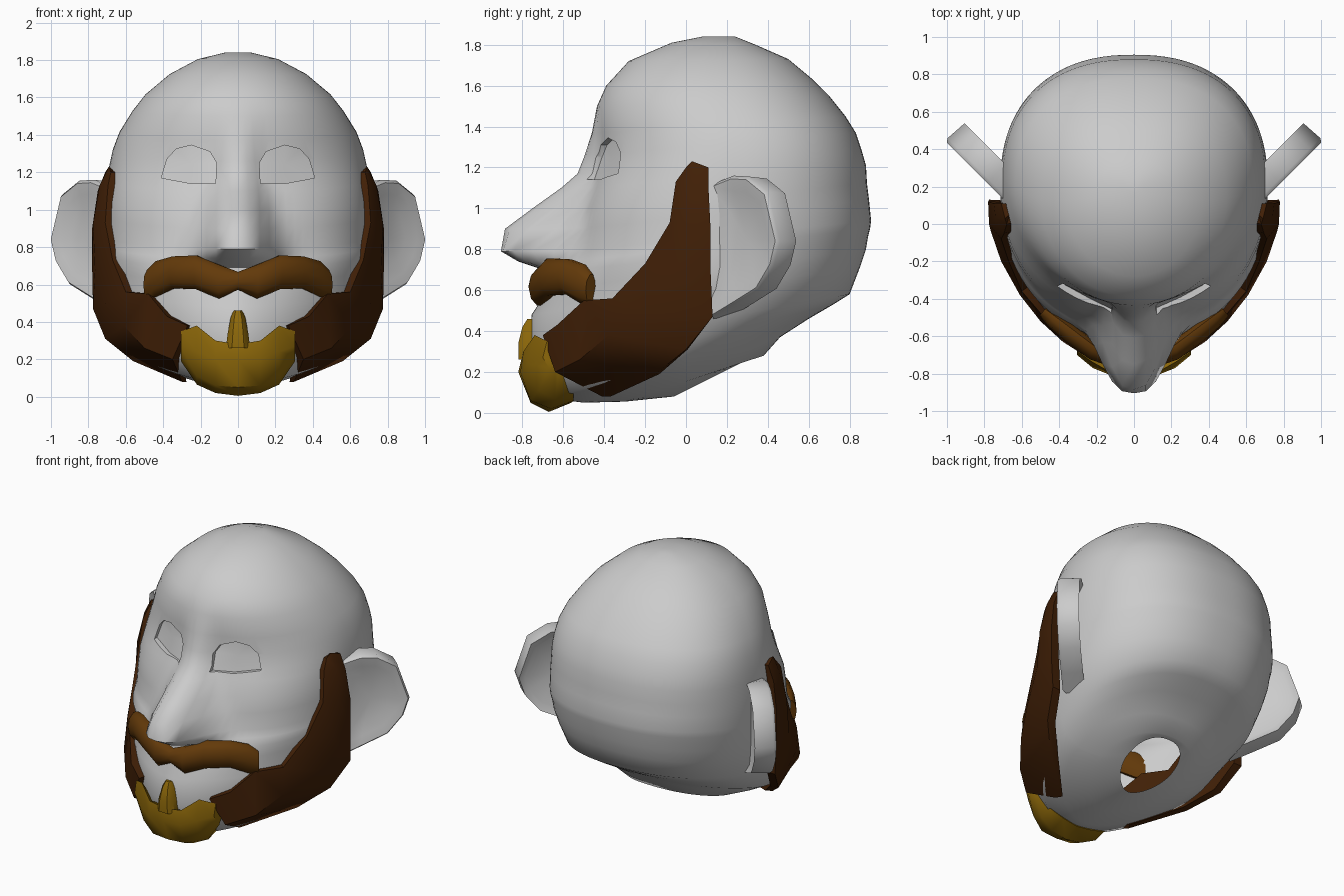
import bpy, bmesh, math
from mathutils import Vector
from mathutils.bvhtree import BVHTree

cube = bpy.data.objects.get("Cube")
if cube:
    bpy.data.objects.remove(cube, do_unlink=True)


def material(name, rgb):
    mat = bpy.data.materials.new(name)
    mat.use_nodes = True
    mat.diffuse_color = (*rgb, 1)
    for node in mat.node_tree.nodes:
        if node.type == 'BSDF_PRINCIPLED':
            node.inputs["Base Color"].default_value = (*rgb, 1)
    return mat


skin = material("skin grey", (0.6, 0.6, 0.6))
dark_brown = material("dark brown", (0.052, 0.014, 0.002))
mid_brown = material("mid brown", (0.125, 0.042, 0.003))
gold = material("gold", (0.27, 0.14, 0.003))


def smooth(obj, angle):
    bpy.ops.object.select_all(action='DESELECT')
    obj.select_set(True)
    bpy.context.view_layer.objects.active = obj
    bpy.ops.object.shade_smooth_by_angle(angle=math.radians(angle))


def loft(name, rings, mat, angle=40, mirror=False):
    """Skin closed rings of equal length and close both ends with fans."""
    bm = bmesh.new()
    rows = [[bm.verts.new(p) for p in ring] for ring in rings]
    count = len(rows[0])
    for low, high in zip(rows, rows[1:]):
        for i in range(count):
            j = (i + 1) % count
            bm.faces.new((low[i], low[j], high[j], high[i]))
    for row in (rows[0], rows[-1]):
        centre = bm.verts.new(sum((v.co for v in row), Vector()) / count)
        for i in range(count):
            bm.faces.new((row[i], row[(i + 1) % count], centre))
    bmesh.ops.recalc_face_normals(bm, faces=bm.faces)
    mesh = bpy.data.meshes.new(name)
    bm.to_mesh(mesh)
    bm.free()
    obj = bpy.data.objects.new(name, mesh)
    bpy.context.collection.objects.link(obj)
    mesh.materials.append(mat)
    smooth(obj, angle)
    if mirror:
        obj.modifiers.new("Mirror", 'MIRROR')
    return obj


def both_sides(stations):
    """Extend stations from the middle outwards to the other side."""
    return [(-s[0], *s[1:]) for s in reversed(stations[1:])] + stations


# Head: tilted rings as front y, front z, back y, back z, half width, nose length and width
HEAD = [
    (-.06, .08, .34, .28, .18),
    (-.3, .055, .38, .28, .32),
    (-.5, .05, .46, .37, .45),
    (-.66, .07, .6, .46, .56),
    (-.74, .17, .72, .53, .61),
    (-.76, .3, .8, .58, .66),
    (-.755, .48, .85, .71, .705),
    (-.675, .6, .88, .8, .715),
    (-.62, .69, .89, .86, .715, .05, .2),
    (-.57, .74, .9, .9, .715, .25, .22),
    (-.55, .79, .905, .94, .715, .355, .21),
    (-.53, .9, .895, 1.04, .715, .355, .16),
    (-.51, 1, .885, 1.12, .71, .24, .14),
    (-.47, 1.1, .88, 1.21, .7, .14, .12),
    (-.445, 1.17, .86, 1.28, .69, .085, .1),
    (-.43, 1.26, .83, 1.37, .67, .065, .1),
    (-.43, 1.37, .78, 1.45, .635, .03, .1),
    (-.435, 1.5, .7, 1.55, .565),
    (-.39, 1.6, .62, 1.63, .495),
    (-.28, 1.72, .5, 1.73, .365),
    (-.07, 1.81, .34, 1.8, .215),
    (.08, 1.84, .24, 1.84, .07),
]


def head_ring(yf, zf, yb, zb, width, nose=0, nose_width=1, segments=96):
    middle = yf + .52 * (yb - yf)
    roundness = min(2.25, max(1.7, 1.8 + 4 * (zf - .6)), max(2, 3.3 - zf))
    ring = []
    for i in range(segments):
        a = 2 * math.pi * i / segments
        s, c = math.sin(a), math.cos(a)
        front = c > 0
        power = 2 / (roundness if front else 2.3)
        x = math.copysign(width * abs(s) ** power, s)
        y = middle + ((yf if front else yb) - middle) * abs(c) ** power
        z = zf + (zb - zf) * (y - yf) / (yb - yf)
        if front:
            y -= nose * math.exp(-abs(x / nose_width) ** 3)
        ring.append(Vector((x, y, z)))
    return ring


head_rings = [head_ring(*r) for r in HEAD]
head = loft("head", head_rings, skin, 50)

# Eye recesses cut into the face, following its surface
EYE = [(.12, 1.14), (.115, 1.25), (.15, 1.31), (.25, 1.345), (.33, 1.325),
       (.38, 1.27), (.41, 1.17), (.25, 1.14)]
surface = BVHTree.FromPolygons([v.co for v in head.data.vertices],
                               [p.vertices[:] for p in head.data.polygons])
for side, name in ((1, "left_eye_cutter"), (-1, "right_eye_cutter")):
    outline = [surface.ray_cast(Vector((side * x, -3, z)), Vector((0, 1, 0)))[0] for x, z in EYE]
    cutter = loft(name, [[p + Vector((0, d, 0)) for p in outline] for d in (-.15, .03)], skin)
    cut = head.modifiers.new("Eye", 'BOOLEAN')
    cut.operation = 'DIFFERENCE'
    cut.object = cutter
    bpy.context.view_layer.objects.active = head
    bpy.ops.object.modifier_apply(modifier=cut.name)
    bpy.data.objects.remove(cutter, do_unlink=True)

# Open neck hole
hole = sum(head_rings[0], Vector()) / len(head_rings[0])
bm = bmesh.new()
bm.from_mesh(head.data)
nearest = min(bm.verts, key=lambda v: (v.co - hole).length)
bmesh.ops.delete(bm, geom=[nearest], context='VERTS')
bm.to_mesh(head.data)
bm.free()
smooth(head, 50)

# Ears: slabs angled backwards with a shallow hollow in front
EAR = [(0, 1.12), (.14, 1.16), (.25, 1.155), (.38, 1.08), (.46, .84),
       (.42, .72), (.32, .6), (.14, .52), (0, .46)]


def ear_ring(scale, depth):
    ring = []
    for u, z in EAR:
        u, z = .2 + (u - .2) * scale, .85 + (z - .85) * scale
        ring.append(Vector((.685 + .707 * (u - depth), .12 + .707 * (u + depth), z)))
    return ring


loft("ears", [ear_ring(.8, .11), ear_ring(.97, .14), ear_ring(1, .02), ear_ring(.95, 0),
              ear_ring(.75, .01), ear_ring(.5, .03)], skin, 60, mirror=True)

# Side beard: front edge, middle and back edge from sideburn to chin
BEARD = [
    ((.68, 0, 1.2), (.69, .03, 1.23), (.71, .11, 1.2)),
    ((.695, -.05, 1.13), (.74, .03, 1.13), (.75, .11, 1.1)),
    ((.71, -.08, .93), (.775, 0, .93), (.78, .12, .9)),
    ((.67, -.2, .73), (.765, -.04, .68), (.78, .12, .7)),
    ((.6, -.36, .56), (.71, -.2, .5), (.775, .13, .47)),
    ((.48, -.5, .55), (.61, -.38, .38), (.71, 0, .31)),
    ((.38, -.63, .43), (.5, -.52, .26), (.56, -.15, .19)),
    ((.27, -.7, .38), (.35, -.64, .2), (.3, -.41, .08)),
]


def inward(p):
    return (p[0] * .92, .1 + (p[1] - .1) * .92, p[2])


loft("side_beard", [[*s, *(inward(p) for p in reversed(s))] for s in BEARD],
     dark_brown, 40, mirror=True)

# Moustache: flat-backed oval sections as centre, half depth and half height
MOUSTACHE = both_sides([
    (0, -.72, .62, .05, .05), (.1, -.71, .615, .06, .095), (.22, -.66, .665, .065, .095),
    (.34, -.57, .665, .065, .09), (.43, -.5, .63, .055, .1), (.48, -.46, .6, .04, .08)])


def oval(x, y, z, depth, height, segments=10):
    out = Vector((x, y - .1, 0)).normalized()
    ring = []
    for i in range(segments):
        a = 2 * math.pi * i / segments
        reach = math.cos(a) * (depth if math.cos(a) > 0 else depth * .6)
        ring.append(Vector((x, y, z + height * math.sin(a))) + out * reach)
    return ring


loft("moustache", [oval(*s) for s in MOUSTACHE], mid_brown, 50)

# Chin beard: side profiles from the middle outwards
CHIN = both_sides([
    (0, (-.8, .28), (-.82, .2), (-.76, .05), (-.67, .005), (-.56, .05), (-.6, .2)),
    (.12, (-.795, .3), (-.81, .2), (-.76, .06), (-.66, .02), (-.55, .06), (-.6, .2)),
    (.22, (-.74, .38), (-.77, .24), (-.72, .11), (-.64, .065), (-.55, .09), (-.6, .2)),
    (.305, (-.68, .35), (-.7, .27), (-.67, .22), (-.64, .19), (-.62, .23), (-.62, .32))])
loft("chin_beard", [[(x, y, z) for y, z in profile] for x, *profile in CHIN], gold, 45)

# Tuft under the lip: height, half width, front
TUFT = [(.26, .065, -.82), (.34, .055, -.82), (.42, .04, -.8), (.46, .025, -.775)]
loft("lip_tuft", [[(-w, -.7, z), (-w, y + .03, z), (-w / 2, y, z), (w / 2, y, z),
                   (w, y + .03, z), (w, -.7, z)] for z, w, y in TUFT], gold, 40)
